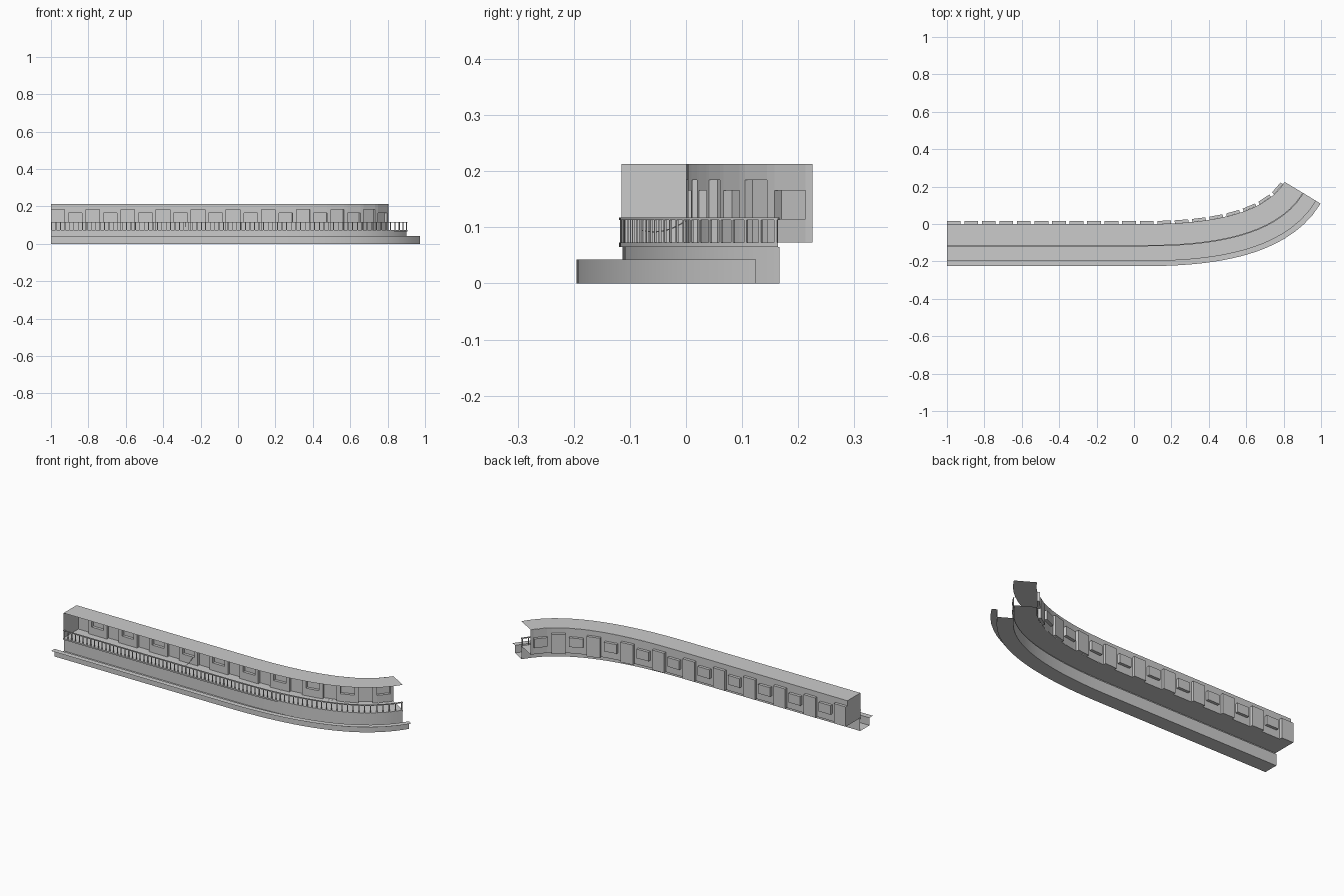
import bpy, math
from mathutils import Vector

if "Cube" in bpy.data.objects:
    bpy.data.objects.remove(bpy.data.objects["Cube"])

# Path of the back wall: a straight run followed by a quadratic bend
BEND = Vector((0.07, 0.0))
END = Vector((0.805, 0.225))
ANG = math.radians(59)
MID = Vector((END.x - END.y / math.tan(ANG), 0.0))
N = 400
pts = [BEND.lerp(MID, i / N).lerp(MID.lerp(END, i / N), i / N) for i in range(N + 1)]
cum = [1.07]
for p, q in zip(pts, pts[1:]):
    cum.append(cum[-1] + (q - p).length)
LENGTH = cum[-1]


def place(s, off, z):
    """Point at distance s along the path, off to its left, at height z."""
    if s <= 1.07:
        return (-1 + s, off, z)
    k = next((i for i in range(N) if cum[i + 1] >= s - 1e-9), N - 1)
    f = min(1, (s - cum[k]) / (cum[k + 1] - cum[k]))
    p = pts[k].lerp(pts[k + 1], f)
    t = (k + f) / N
    d = (MID - BEND).lerp(END - MID, t).normalized()
    return (p.x - d.y * off, p.y + d.x * off, z)


def make(name, verts, faces, smooth=True):
    me = bpy.data.meshes.new(name)
    me.from_pydata(verts, [], faces)
    ob = bpy.data.objects.new(name, me)
    bpy.context.collection.objects.link(ob)
    if smooth:
        bpy.context.view_layer.objects.active = ob
        ob.select_set(True)
        bpy.ops.object.shade_smooth_by_angle(angle=math.radians(30))
        ob.select_set(False)
    return ob


STATIONS = [0] + [1.07 + (LENGTH - 1.07) * i / 20 for i in range(21)]


def sweep(name, profile, closed=False):
    n = len(profile)
    verts = [place(s, y, z) for s in STATIONS for y, z in profile]
    faces = []
    for i in range(len(STATIONS) - 1):
        for j in range(n if closed else n - 1):
            a, b = i * n + j, i * n + (j + 1) % n
            faces.append((a, b, b + n, a + n))
    if closed:
        faces.append(tuple(range(n))[::-1])
        faces.append(tuple(range(len(verts) - n, len(verts))))
    return make(name, verts, faces)


ROOF, FLOOR = 0.2125, 0.073

# Roof sheet, walkway with front lip, lower wall, lower floor and kerb
sweep("roof", [(0, ROOF), (-0.115, ROOF)])
sweep("walkway_and_lower_wall", [
    (0, FLOOR), (-0.119, FLOOR), (-0.119, 0.065), (-0.113, 0.065), (-0.113, 0),
    (-0.195, 0), (-0.195, 0.0425), (-0.225, 0.0425)])

# Closed end wall
make("end_wall", [(-1, 0, FLOOR), (-1, -0.115, FLOOR), (-1, -0.115, ROOF), (-1, 0, ROOF)],
     [(0, 1, 2, 3)], False)

# Back wall with alternating door and window recesses
WIDTH, DEPTH = 0.073, 0.016
pitch = (LENGTH - 0.0146 - WIDTH) / 19
verts, faces = [], []


def quad(*corners):
    i = len(verts)
    verts.extend(place(*c) for c in corners)
    faces.append((i, i + 1, i + 2, i + 3))


def panel(a, b, lo, hi, off=0):
    quad((a, off, lo), (b, off, lo), (b, off, hi), (a, off, hi))


for i in range(20):
    a = i * pitch
    b = a + WIDTH
    lo, hi = (0.115, 0.166) if i % 2 else (FLOOR, 0.184)
    panel(a, b, hi, ROOF)
    if lo > FLOOR:
        panel(a, b, FLOOR, lo)
    panel(b, LENGTH if i == 19 else a + pitch, FLOOR, ROOF)
    panel(a, b, lo, hi, DEPTH)
    for s in (a, b):
        quad((s, 0, lo), (s, DEPTH, lo), (s, DEPTH, hi), (s, 0, hi))
    for z in (lo, hi):
        quad((a, 0, z), (b, 0, z), (b, DEPTH, z), (a, DEPTH, z))
make("back_wall", verts, faces, False)

# Handrail
sweep("handrail", [(-0.119, 0.113), (-0.113, 0.113), (-0.113, 0.118), (-0.119, 0.118)], True)

# Balusters
verts, faces = [], []
count = 80
for i in range(count):
    s = 0.004 + (LENGTH - 0.008) * i / (count - 1)
    k = len(verts)
    for z in (FLOOR, 0.113):
        for ds, dy in ((-1, -1), (1, -1), (1, 1), (-1, 1)):
            verts.append(place(s + ds * 0.002, -0.116 + dy * 0.002, z))
    for j in range(4):
        m = (j + 1) % 4
        faces.append((k + j, k + m, k + 4 + m, k + 4 + j))
make("balusters", verts, faces, False)

# Sagging barrier rope across the walkway
cu = bpy.data.curves.new("barrier_rope", "CURVE")
cu.dimensions = "3D"
cu.bevel_depth = 0.0012
cu.bevel_resolution = 1
sp = cu.splines.new("POLY")
sp.points.add(12)
for i, p in enumerate(sp.points):
    t = i / 12
    p.co = (-0.28, -0.115 + 0.115 * t, 0.112 - 0.02 * 4 * t * (1 - t), 1)
bpy.context.collection.objects.link(bpy.data.objects.new("barrier_rope", cu))
